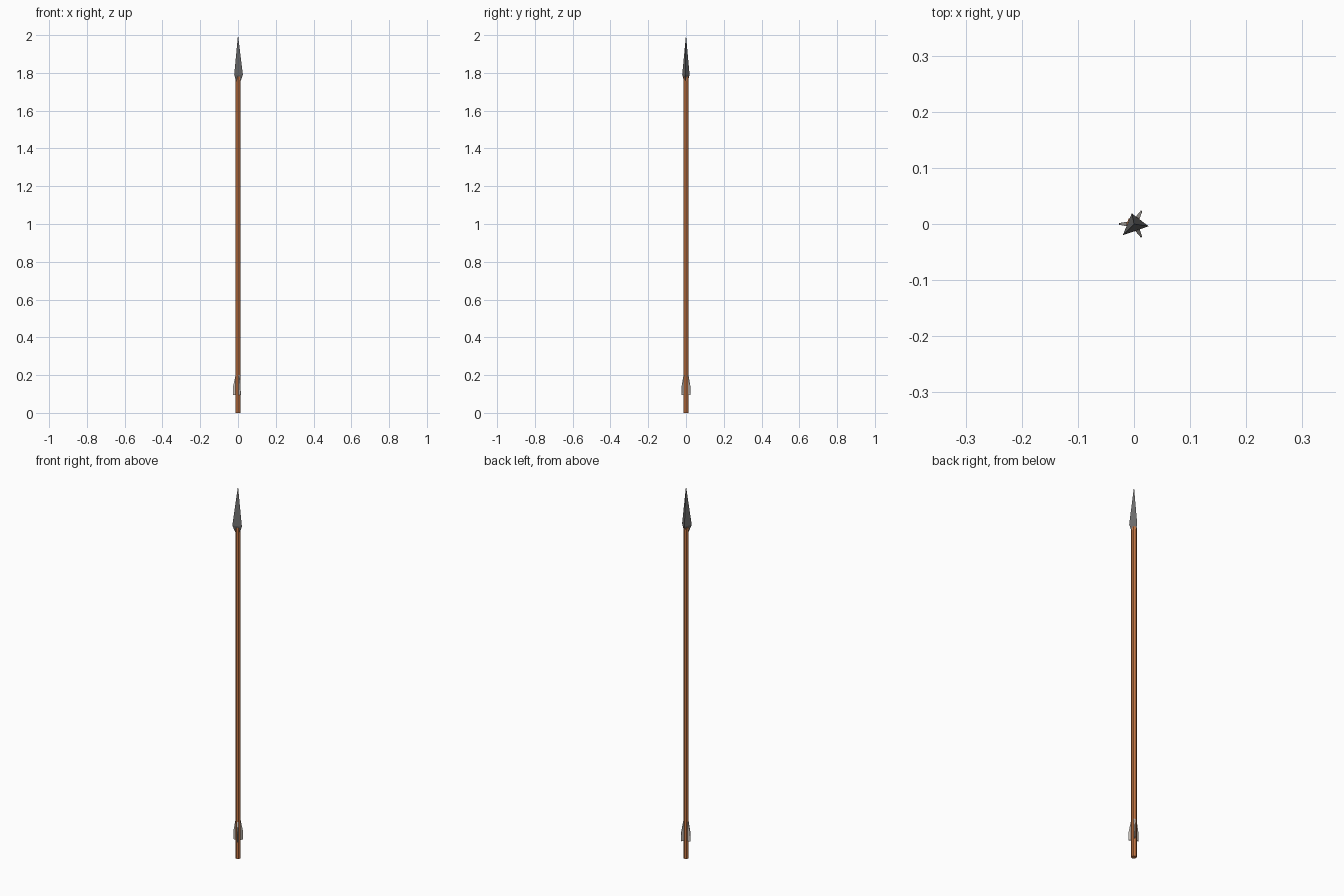
import bpy, bmesh, math
from mathutils import Matrix

if "Cube" in bpy.data.objects:
    bpy.data.objects.remove(bpy.data.objects["Cube"])


def material(name, rgb):
    m = bpy.data.materials.new(name)
    m.diffuse_color = (*rgb, 1)
    m.use_nodes = True
    m.node_tree.nodes["Principled BSDF"].inputs["Base Color"].default_value = m.diffuse_color
    return m


def make(name, bm, mat):
    bmesh.ops.recalc_face_normals(bm, faces=bm.faces)
    me = bpy.data.meshes.new(name)
    bm.to_mesh(me)
    bm.free()
    me.materials.append(mat)
    ob = bpy.data.objects.new(name, me)
    bpy.context.collection.objects.link(ob)
    return ob


wood = material("wood", (0.58, 0.19, 0.06))
iron = material("iron", (0.15, 0.15, 0.15))
feather = material("feather", (0.58, 0.54, 0.50))

# Shaft: plain eight-sided rod
bm = bmesh.new()
bmesh.ops.create_cone(bm, cap_ends=True, segments=8, radius1=0.0135, radius2=0.0135,
                      depth=1.78, matrix=Matrix.Translation((0, 0, 0.89)))
make("shaft", bm, wood)

# Head: long three-sided point with a short taper down to the shaft
bm = bmesh.new()
corners = [(0.026, -0.004), (-0.004, 0.019), (-0.02, -0.02)]
wide = [bm.verts.new((x, y, 1.79)) for x, y in corners]
base = [bm.verts.new((x * 0.5, y * 0.5, 1.755)) for x, y in corners]
tip = bm.verts.new((0, 0, 2.0))
for i in range(3):
    j = (i + 1) % 3
    bm.faces.new((wide[i], wide[j], tip))
    bm.faces.new((base[i], base[j], wide[j], wide[i]))
bm.faces.new(base)
make("arrow_head", bm, iron)

# Fletching: three thin vanes, thicker at the shaft than at the outer edge
profile = [(0.005, 0.095), (0.027, 0.095), (0.026, 0.14), (0.013, 0.20), (0.005, 0.20)]
for k, angle in enumerate((60, 180, 300)):
    bm = bmesh.new()
    sides = []
    for s in (-1, 1):
        sides.append([bm.verts.new((r, s * (0.004 if r < 0.02 else 0.0015), z))
                      for r, z in profile])
        bm.faces.new(sides[-1])
    for i in range(len(profile)):
        j = (i + 1) % len(profile)
        bm.faces.new((sides[0][i], sides[0][j], sides[1][j], sides[1][i]))
    bm.transform(Matrix.Rotation(math.radians(angle), 4, 'Z'))
    make(f"feather_vane_{k + 1}", bm, feather)
